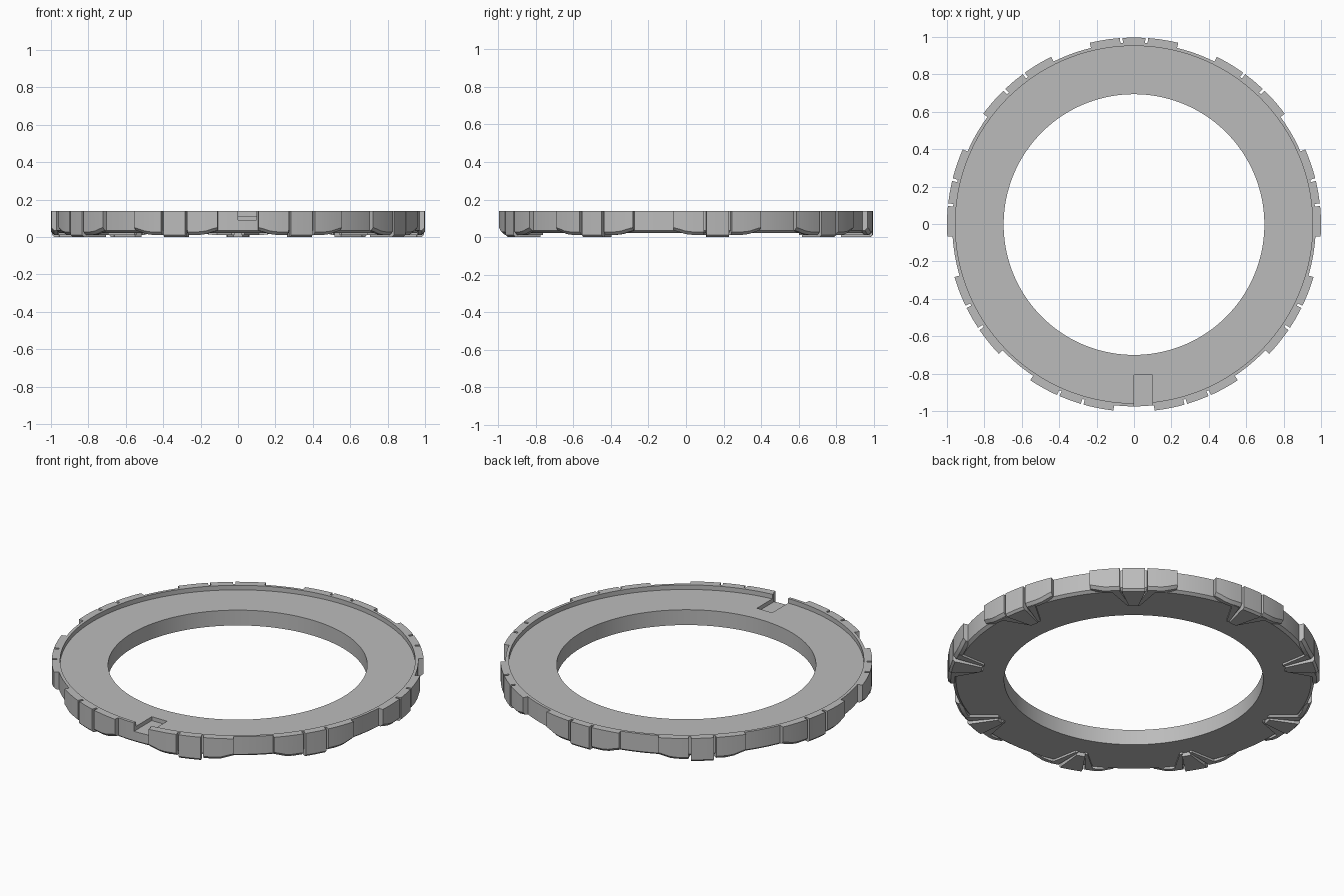
import bpy, bmesh
from math import sin, cos, radians, pi

cube = bpy.data.objects.get("Cube")
if cube:
    bpy.data.objects.remove(cube, do_unlink=True)

GREY = (0.5, 0.5, 0.5, 1)
mat = bpy.data.materials.new("plain grey")
mat.use_nodes = True
mat.diffuse_color = GREY
mat.node_tree.nodes["Principled BSDF"].inputs["Base Color"].default_value = GREY

CENTRE = (0, -0.003, 0)
R_IN, R_LIP, R_BODY, R_LUG = 0.697, 0.955, 0.972, 1.0
TOP, RECESS, UNDER = 0.14, 0.113, 0.022
LUGS = 9


def loft(name, rings, closed=False):
    """Skin matching rings of points, capping the ends unless closed."""
    bm = bmesh.new()
    loops = [[bm.verts.new(p) for p in ring] for ring in rings]
    pairs = list(zip(loops, loops[1:]))
    if closed:
        pairs.append((loops[-1], loops[0]))
    else:
        bm.faces.new(loops[0])
        bm.faces.new(loops[-1])
    for a, b in pairs:
        for i in range(len(a)):
            j = (i + 1) % len(a)
            bm.faces.new((a[i], a[j], b[j], b[i]))
    bmesh.ops.recalc_face_normals(bm, faces=bm.faces)
    mesh = bpy.data.meshes.new(name)
    bm.to_mesh(mesh)
    bm.free()
    mesh.materials.append(mat)
    obj = bpy.data.objects.new(name, mesh)
    bpy.context.collection.objects.link(obj)
    obj.location = CENTRE
    return obj


def smooth(obj):
    bpy.ops.object.select_all(action='DESELECT')
    obj.select_set(True)
    bpy.context.view_layer.objects.active = obj
    bpy.ops.object.shade_smooth_by_angle(angle=radians(20))


def section(profile, angle):
    """Place an (r, z) profile at an angle around the ring."""
    return [(r * cos(angle), r * sin(angle), z) for r, z in profile]


def prism(name, outline, z0, z1):
    return loft(name, [[(x, y, z) for x, y in outline] for z in (z0, z1)])


# Main ring with a raised outer lip and a chamfered lower edge
profile = [(R_IN, UNDER), (0.955, UNDER), (R_BODY, 0.035), (R_BODY, TOP),
           (R_LIP, TOP), (R_LIP, RECESS), (R_IN, RECESS)]
body = loft("ring_body", [section(profile, 2 * pi * i / 180) for i in range(180)], True)

# Rectangular notch through the lip at the front
cutter = prism("notch_cutter", [(0, -1.1), (0.1, -1.1), (0.1, -0.805), (0, -0.805)], 0.09, 0.2)
cutter.hide_render = True
cut = body.modifiers.new("notch", 'BOOLEAN')
cut.operation = 'DIFFERENCE'
cut.solver = 'EXACT'
cut.object = cutter
bpy.context.view_layer.objects.active = body
bpy.ops.object.modifier_apply(modifier=cut.name)
bpy.data.objects.remove(cutter, do_unlink=True)
smooth(body)


def wing(name, side):
    """Curved outer pad whose underside rises towards its free end."""
    rings = []
    for deg, low in ((4.3, 0.012), (6, 0.012), (8, 0.012), (10, 0.016),
                     (12, 0.027), (13.7, 0.035)):
        shape = [(0.962, low), (0.984, low), (R_LUG, low + 0.016),
                 (R_LUG, TOP), (0.962, TOP)]
        rings.append(section(shape, side * radians(deg)))
    return loft(name, rings)


def arm(name, side):
    """Low rib under the ring, slanting in beside the tab."""
    outline = [(0.975, 0.075), (0.975, 0.125), (0.82, 0.035), (0.82, 0.02)]
    low = [(x, side * y, 0.01) for x, y in outline]
    high = [(x, side * y, 0.04) for x, y in outline]
    return loft(name, [low, high])


def tab(name):
    """Central upright block with a small lower chamfer."""
    shape = [(0.962, 0), (0.988, 0), (R_LUG, 0.012), (R_LUG, TOP), (0.962, TOP)]
    return loft(name, [section(shape, radians(a)) for a in (-3.5, 0, 3.5)])


def wedge(name):
    """Tapering foot running inward from the tab."""
    return prism(name, [(0.965, -0.058), (0.965, 0.058), (0.83, 0.024), (0.83, -0.024)], 0, 0.04)


# One lug, then linked copies round the ring
parts = [tab("lug_tab"), wedge("lug_wedge")]
for label, side in (("left", 1), ("right", -1)):
    parts += [wing("lug_wing_" + label, side), arm("lug_arm_" + label, side)]
for part in parts:
    smooth(part)
    part.rotation_euler.z = pi / 2
    for i in range(1, LUGS):
        copy = part.copy()
        copy.name = f"{part.name}_{i + 1}"
        copy.rotation_euler.z = pi / 2 + 2 * pi * i / LUGS
        bpy.context.collection.objects.link(copy)
